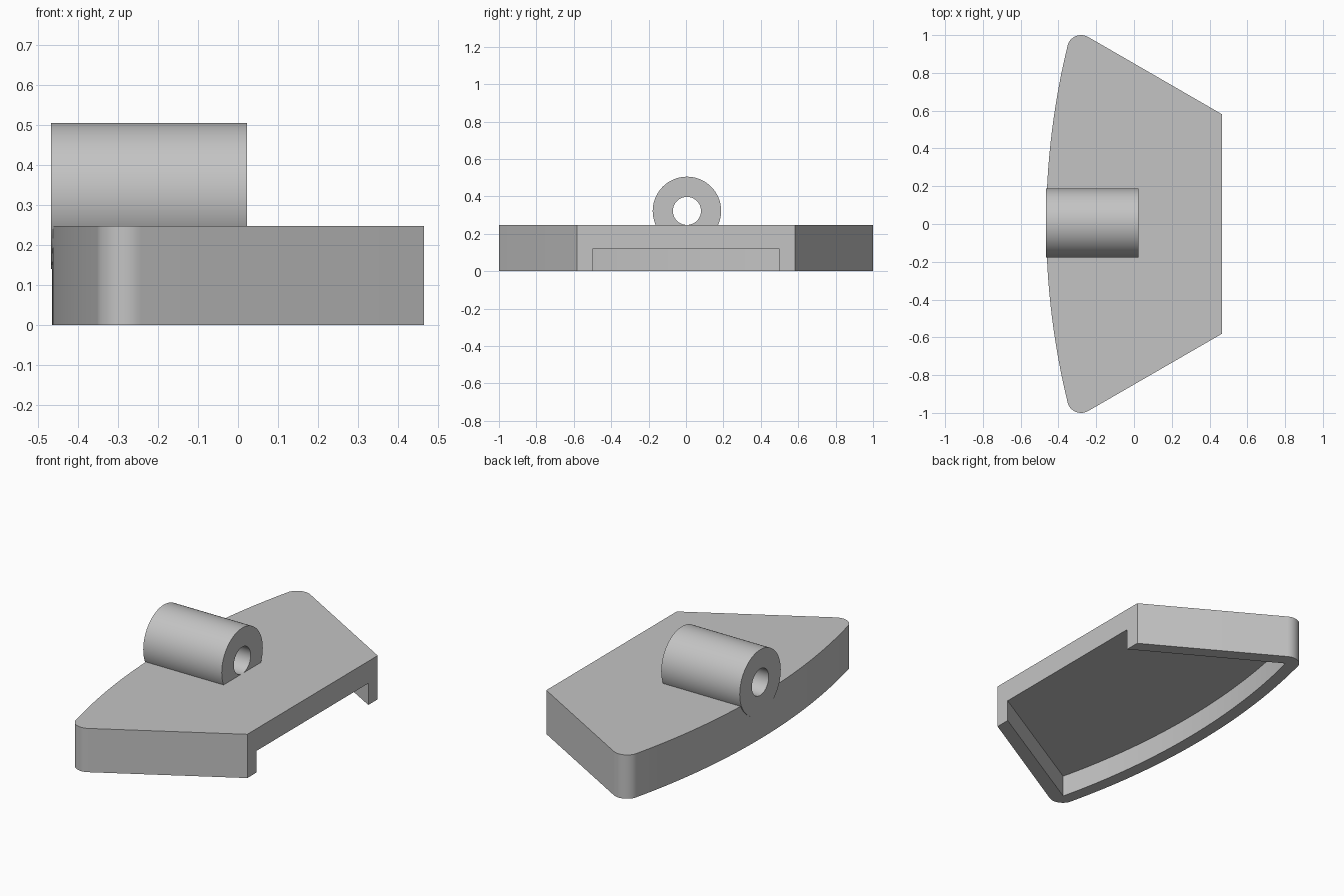
import bpy, bmesh
from math import sin, cos, asin, radians, pi, sqrt

cube = bpy.data.objects.get("Cube")
if cube:
    bpy.data.objects.remove(cube, do_unlink=True)

grey = bpy.data.materials.new("light grey")
grey.use_nodes = True
COLOR = (0.55, 0.55, 0.55, 1)
grey.diffuse_color = COLOR
grey.node_tree.nodes["Principled BSDF"].inputs["Base Color"].default_value = COLOR

TOP, POCKET_TOP = 0.247, 0.122
RIGHT_X, LEFT_X = 0.465, -0.465
ARC_R, CORNER_R, WALL = 3.98, 0.075, 0.072
CORNER = (-0.28, 0.925)          # centre of the rounded corner
ARC_CX = LEFT_X + ARC_R          # centre of the long curved side


def make_object(name, bm):
    bmesh.ops.recalc_face_normals(bm, faces=bm.faces)
    mesh = bpy.data.meshes.new(name)
    bm.to_mesh(mesh)
    bm.free()
    mesh.materials.append(grey)
    obj = bpy.data.objects.new(name, mesh)
    bpy.context.collection.objects.link(obj)
    return obj


def prism(name, half, z0, z1):
    """Mirror a half outline (y > 0) across y = 0 and extrude it upwards."""
    outline = half + [(x, -y) for x, y in reversed(half) if y > 1e-6]
    bm = bmesh.new()
    face = bm.faces.new([bm.verts.new((x, y, z0)) for x, y in outline])
    top = bmesh.ops.extrude_face_region(bm, geom=[face])["geom"]
    bmesh.ops.translate(bm, vec=(0, 0, z1 - z0),
                        verts=[v for v in top if isinstance(v, bmesh.types.BMVert)])
    return make_object(name, bm)


def half_outline(end_x, corner_r, inset):
    """From the right edge, round the corner, along the curved side to y = 0."""
    cx, cy = CORNER
    slope = radians(30)
    r = CORNER_R - inset
    lx, ly = cx + r * sin(slope), cy + r * cos(slope)
    pts = [(end_x, ly - (end_x - lx) * sin(slope) / cos(slope))]
    arc_r = ARC_R - inset
    a_end = asin(cy / (ARC_R - CORNER_R))
    if corner_r:
        start, stop, n = radians(60), pi - a_end, 12
        pts += [(cx + r * cos(start + (stop - start) * i / n),
                 cy + r * sin(start + (stop - start) * i / n)) for i in range(n)]
    n = 20
    pts += [(ARC_CX - arc_r * cos(a_end * (1 - i / n)),
             arc_r * sin(a_end * (1 - i / n))) for i in range(n + 1)]
    return pts


# Base plate, hollowed underneath and open on the straight side
base = prism("base_plate", half_outline(RIGHT_X, True, 0), 0, TOP)
pocket = prism("pocket_cutter", half_outline(RIGHT_X + 0.1, False, WALL), -0.1, POCKET_TOP)
pocket.hide_render = True
cut = base.modifiers.new("pocket", "BOOLEAN")
cut.operation, cut.solver, cut.object = "DIFFERENCE", "EXACT", pocket
bpy.context.view_layer.objects.active = base
bpy.ops.object.modifier_apply(modifier=cut.name)
bpy.data.objects.remove(pocket, do_unlink=True)

# Tube lying on the plate
bm = bmesh.new()
SEG, AXIS_Y, AXIS_Z = 64, 0.005, 0.322
rings = []
for x, r in ((-0.467, 0.183), (0.023, 0.183), (0.023, 0.075), (-0.467, 0.075)):
    rings.append([bm.verts.new((x, AXIS_Y + r * cos(2 * pi * i / SEG),
                                AXIS_Z + r * sin(2 * pi * i / SEG))) for i in range(SEG)])
for k in range(4):
    a, b = rings[k], rings[(k + 1) % 4]
    for i in range(SEG):
        j = (i + 1) % SEG
        bm.faces.new((a[i], a[j], b[j], b[i]))
tube = make_object("tube", bm)

# Smooth the curved sides, keep edges sharp
bpy.ops.object.select_all(action="DESELECT")
for obj in (base, tube):
    obj.select_set(True)
bpy.context.view_layer.objects.active = base
bpy.ops.object.shade_smooth_by_angle(angle=radians(30))
